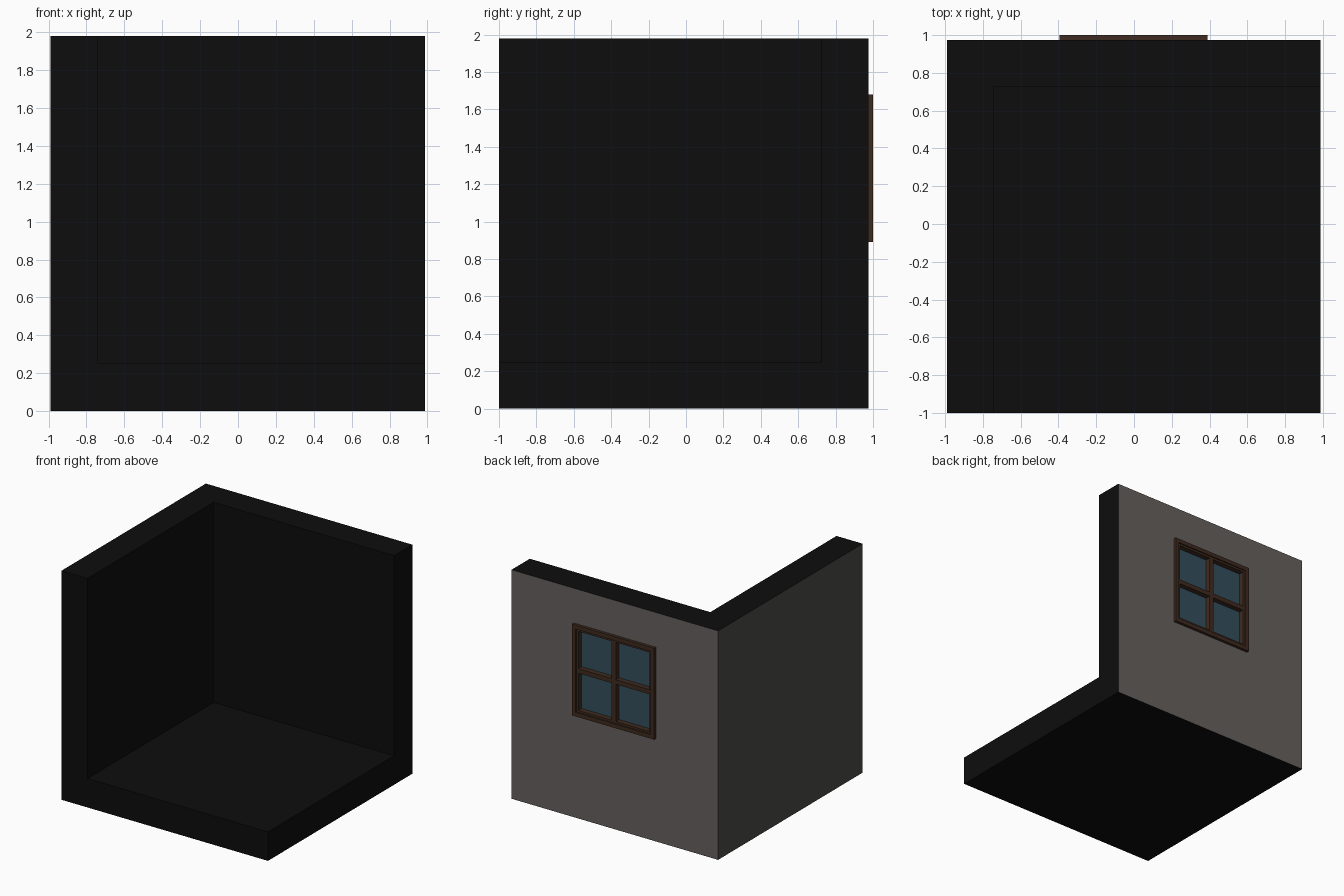
import bpy

if "Cube" in bpy.data.objects:
    bpy.data.objects.remove(bpy.data.objects["Cube"])


def material(name, rgb):
    m = bpy.data.materials.new(name)
    m.diffuse_color = (*rgb, 1)
    m.use_nodes = True
    m.node_tree.nodes["Principled BSDF"].inputs["Base Color"].default_value = m.diffuse_color
    return m


BLACK = material("black", (0.004, 0.004, 0.004))
PLASTER = material("plaster", (0.13, 0.118, 0.112))
STONE = material("dark_plaster", (0.072, 0.071, 0.062))
WOOD = material("wood", (0.05, 0.024, 0.014))
GLASS = material("glass", (0.034, 0.078, 0.11))


def box(name, lo, hi, mat=None):
    bpy.ops.mesh.primitive_cube_add(size=1)
    o = bpy.context.object
    o.name = name
    for v in o.data.vertices:
        v.co = [l + (c + 0.5) * (h - l) for l, h, c in zip(lo, hi, v.co)]
    if mat:
        o.data.materials.append(mat)
    return o


def cut(target, cutter):
    mod = target.modifiers.new("cut", 'BOOLEAN')
    mod.operation = 'DIFFERENCE'
    mod.solver = 'EXACT'
    mod.object = cutter
    bpy.context.view_layer.objects.active = target
    bpy.ops.object.modifier_apply(modifier=mod.name)
    bpy.data.objects.remove(cutter, do_unlink=True)


# Outer faces of the room and window limits
X0, X1, Y0, Y1, H, T = -0.99, 0.987, -1.0, 0.975, 1.98, 0.25
WX0, WX1, WZ0, WZ1 = -0.395, 0.39, 0.89, 1.68
CX, CZ = (WX0 + WX1) / 2, (WZ0 + WZ1) / 2

# Room corner: floor, left wall and back wall, with a window pocket outside
room = box("room_corner", (X0, Y0, 0), (X1, Y1, H), BLACK)
cut(room, box("hollow", (X0 + T, Y0 - 1, T), (X1 + 1, Y1 - T, H + 1)))
cut(room, box("pocket", (WX0 + 0.01, 0.93, WZ0 + 0.01), (WX1 - 0.01, 1.2, WZ1 - 0.01)))

# Coloured outside faces
room.data.materials.clear()
for m in (BLACK, PLASTER, STONE):
    room.data.materials.append(m)
for p in room.data.polygons:
    p.material_index = 0
    if p.normal.y > 0.9 and abs(p.center.y - Y1) < 0.01:
        p.material_index = 1
    elif p.normal.x < -0.9 and abs(p.center.x - X0) < 0.01:
        p.material_index = 2


def ring(name, inset, width, y0, y1):
    a, b, c, d = WX0 + inset, WX1 - inset, WZ0 + inset, WZ1 - inset
    box(name + "_left", (a, y0, c), (a + width, y1, d), WOOD)
    box(name + "_right", (b - width, y0, c), (b, y1, d), WOOD)
    box(name + "_bottom", (a + width, y0, c), (b - width, y1, c + width), WOOD)
    box(name + "_top", (a + width, y0, d - width), (b - width, y1, d), WOOD)


# Window frame: raised casing, inner sash, cross bars and glass
ring("window_casing", 0, 0.035, 0.932, 1.0)
ring("window_sash", 0.035, 0.018, 0.932, 0.99)
B = 0.02
box("window_upright_bar", (CX - B, 0.932, WZ0 + 0.05), (CX + B, 0.99, WZ1 - 0.05), WOOD)
for side, a, b in (("left", WX0 + 0.05, CX - B), ("right", CX + B, WX1 - 0.05)):
    box("window_cross_bar_" + side, (a, 0.932, CZ - B), (b, 0.99, CZ + B), WOOD)
box("window_glass", (WX0 + 0.04, 0.935, WZ0 + 0.04), (WX1 - 0.04, 0.945, WZ1 - 0.04), GLASS)
